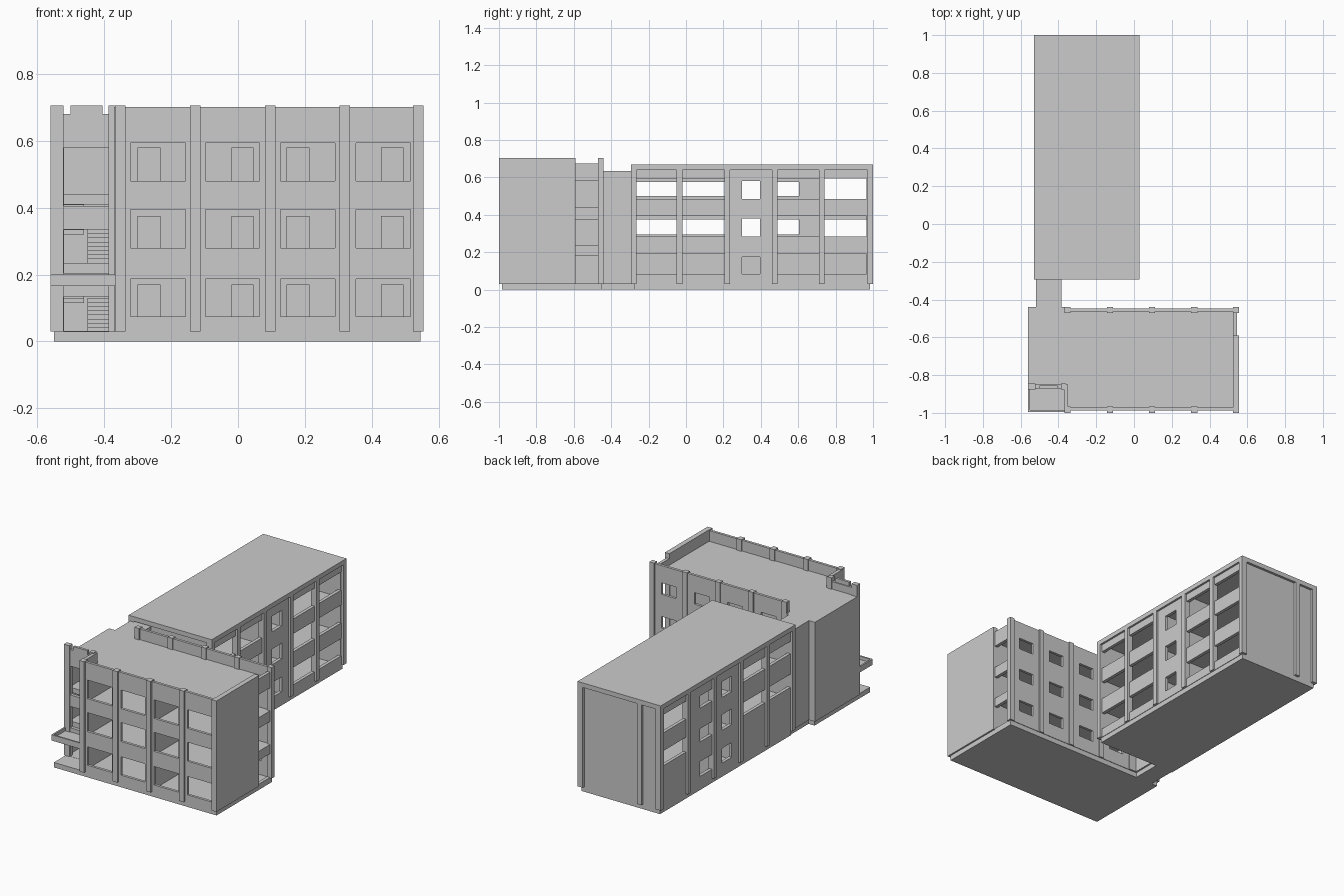
import bpy, bmesh
from mathutils import Matrix, Vector


def finish(name, bm):
    me = bpy.data.meshes.new(name)
    bm.to_mesh(me)
    bm.free()
    ob = bpy.data.objects.new(name, me)
    bpy.context.collection.objects.link(ob)
    return ob


def boxes(name, *items):
    """One object from boxes given as (x0, x1, y0, y1, z0, z1)."""
    bm = bmesh.new()
    for x0, x1, y0, y1, z0, z1 in items:
        c = Vector(((x0 + x1) / 2, (y0 + y1) / 2, (z0 + z1) / 2))
        m = Matrix.Translation(c) @ Matrix.Diagonal((x1 - x0, y1 - y0, z1 - z0, 1))
        bmesh.ops.create_cube(bm, size=1, matrix=m)
    return finish(name, bm)


def wall(name, axis, pos, a0, a1, z0, z1, holes, thick=0.02):
    """Wall plane along 'x' or 'y' at pos, with (a0, a1, z0, z1) holes, solidified."""
    us = sorted({a0, a1, *[v for h in holes for v in h[:2]]})
    zs = sorted({z0, z1, *[v for h in holes for v in h[2:]]})
    bm = bmesh.new()
    for u, un in zip(us, us[1:]):
        for z, zn in zip(zs, zs[1:]):
            mu, mz = (u + un) / 2, (z + zn) / 2
            if any(h[0] < mu < h[1] and h[2] < mz < h[3] for h in holes):
                continue
            pts = [(u, z), (un, z), (un, zn), (u, zn)]
            bm.faces.new([bm.verts.new((p, pos, q) if axis == 'x' else (pos, p, q)) for p, q in pts])
    bmesh.ops.remove_doubles(bm, verts=bm.verts, dist=1e-4)
    ob = finish(name, bm)
    s = ob.modifiers.new("thickness", 'SOLIDIFY')
    s.thickness = thick
    s.offset = 0
    return ob


def holes(spans, levels):
    return [(a, b, c, d) for a, b in spans for c, d in levels]


LEVELS = [(0.075, 0.187), (0.28, 0.395), (0.48, 0.593)]
SLABS = [(0.205, 0.235), (0.41, 0.44)]

# ---------------- front block ----------------
boxes("front_base", (-0.55, 0.545, -0.985, -0.45, 0, 0.03))
px = [-0.352, -0.128, 0.096, 0.319, 0.539]
bays = [(-0.322, -0.157), (-0.097, 0.065), (0.127, 0.29), (0.352, 0.515)]
wall("front_wall", 'x', -0.98, -0.36, 0.53, 0.03, 0.70, holes(bays, LEVELS), 0.016)
boxes("front_pilasters", *[(x - 0.016, x + 0.016, -1.0, -0.965, 0.03, 0.705) for x in px])

# back wall with small windows
back_spans = [(x + 0.06, x + 0.16) for x in px[:4]]
wall("back_wall", 'x', -0.455, -0.37, 0.53, 0.03, 0.70,
     holes(back_spans, [(0.115, 0.185), (0.32, 0.39), (0.525, 0.595)]), 0.016)
boxes("back_pilasters", *[(x - 0.016, x + 0.016, -0.47, -0.44, 0.03, 0.705) for x in px])

# right end: solid part and the corridor end with openings
boxes("right_end_wall", (0.525, 0.555, -1.0, -0.59, 0.03, 0.705))
wall("corridor_end_wall", 'y', 0.535, -0.595, -0.455, 0.03, 0.675,
     holes([(-0.59, -0.47)], [(0.035, 0.18), (0.235, 0.375), (0.44, 0.58)]))

# left end and stair front
boxes("left_end_wall", (-0.56, -0.54, -0.86, -0.44, 0.03, 0.635),
      (-0.56, -0.36, -0.46, -0.44, 0.03, 0.635))
wall("stair_front_wall", 'x', -0.86, -0.545, -0.36, 0.03, 0.68,
     holes([(-0.52, -0.387)], [(0.031, 0.135), (0.205, 0.335), (0.405, 0.58)]))
boxes("stair_parapet", (-0.5, -0.405, -0.87, -0.855, 0.68, 0.705))
boxes("stair_pilasters", (-0.56, -0.522, -0.875, -0.845, 0.03, 0.705),
      (-0.387, -0.36, -0.875, -0.845, 0.03, 0.705))
boxes("stair_side_wall", (-0.37, -0.35, -0.98, -0.46, 0.03, 0.635),
      (-0.37, -0.35, -0.98, -0.85, 0.63, 0.70))

# entrance canopy as a shallow tray
boxes("entrance_canopy", (-0.56, -0.365, -0.995, -0.865, 0.165, 0.18),
      (-0.56, -0.365, -0.995, -0.985, 0.18, 0.2),
      (-0.56, -0.55, -0.985, -0.865, 0.18, 0.2))

# stair flights
steps = []
for base in (0.03, 0.235):
    for i in range(8):
        y = -0.76 + i * 0.025
        z = base + (i + 1) * 0.0125
        steps.append((-0.45, -0.38, y, y + 0.03, z - 0.02, z))
        steps.append((-0.53, -0.46, y, y + 0.03, base + 0.205 - (i + 1) * 0.0125 - 0.02,
                      base + 0.205 - (i + 1) * 0.0125))
boxes("stairs", *steps)
boxes("stair_landings", *[(-0.54, -0.37, -0.555, -0.46, a, b) for a, b in SLABS],
      *[(-0.54, -0.37, -0.85, -0.76, a, b) for a, b in SLABS])

# roof, floors, corridor partition with doors, room walls
boxes("front_roof", (-0.365, 0.53, -0.975, -0.46, 0.61, 0.635),
      (-0.555, -0.365, -0.855, -0.445, 0.61, 0.635))
boxes("front_floors", *[(-0.35, 0.53, -0.972, -0.462, a, b) for a, b in SLABS])
boxes("corridor_partition", (-0.35, 0.53, -0.605, -0.595, 0.03, 0.61))
doors = [(-0.30, -0.232), (-0.02, 0.047), (0.145, 0.213), (0.427, 0.495)]
boxes("room_doors", *[(a, b, -0.61, -0.604, z, z + 0.14)
                      for a, b in doors for z in (0.03, 0.235, 0.44)])
boxes("room_wall", (0.09, 0.102, -0.972, -0.6, 0.03, 0.61))

# ---------------- connector ----------------
boxes("connector", (-0.52, -0.385, -0.445, -0.28, 0.03, 0.635))
boxes("connector_base", (-0.51, -0.395, -0.46, -0.27, 0, 0.03))

# ---------------- rear block ----------------
boxes("rear_base", (-0.515, 0.015, -0.275, 0.985, 0, 0.03))
boxes("rear_roof", (-0.53, 0.03, -0.295, 1.0, 0.64, 0.668))
py = [-0.28, -0.035, 0.22, 0.475, 0.725, 0.985]
boxes("rear_pilasters", *[(x, x + 0.035, y - 0.015, y + 0.015, 0.03, 0.64)
                          for x in (-0.53, -0.005) for y in py])

rooms = [(-0.265, -0.05), (-0.02, 0.205), (0.49, 0.71), (0.74, 0.97)]
core = [(0.3, 0.395)]
wall("rear_right_wall", 'y', 0.008, -0.28, 0.985, 0.03, 0.64,
     holes(rooms, [(0.085, 0.19), (0.285, 0.395), (0.485, 0.595)])
     + holes(core, [(0.085, 0.175), (0.285, 0.38), (0.485, 0.58)]))
wall("rear_left_wall", 'y', -0.508, -0.28, 0.985, 0.03, 0.64,
     holes(rooms[:2], [(0.295, 0.375), (0.5, 0.575)])
     + holes([(0.49, 0.605)], [(0.085, 0.175), (0.295, 0.375), (0.5, 0.575)])
     + holes(rooms[3:], [(0.285, 0.375), (0.485, 0.595)])
     + holes(core, [(0.085, 0.175), (0.285, 0.38), (0.485, 0.58)]))
boxes("rear_end_walls", (-0.515, 0.015, 0.965, 0.985, 0.03, 0.64),
      (-0.515, 0.015, -0.285, -0.265, 0.03, 0.64))
boxes("rear_end_pilaster", (-0.40, -0.37, 0.98, 1.0, 0.03, 0.64))
boxes("rear_floors", *[(-0.5, 0.0, -0.266, 0.966, a, b) for a, b in SLABS])
boxes("rear_core_walls", (-0.5, 0.0, 0.215, 0.227, 0.03, 0.64),
      (-0.5, 0.0, 0.469, 0.481, 0.03, 0.64))
boxes("rear_ground_partition", (-0.385, -0.373, -0.266, 0.966, 0.03, 0.205))
